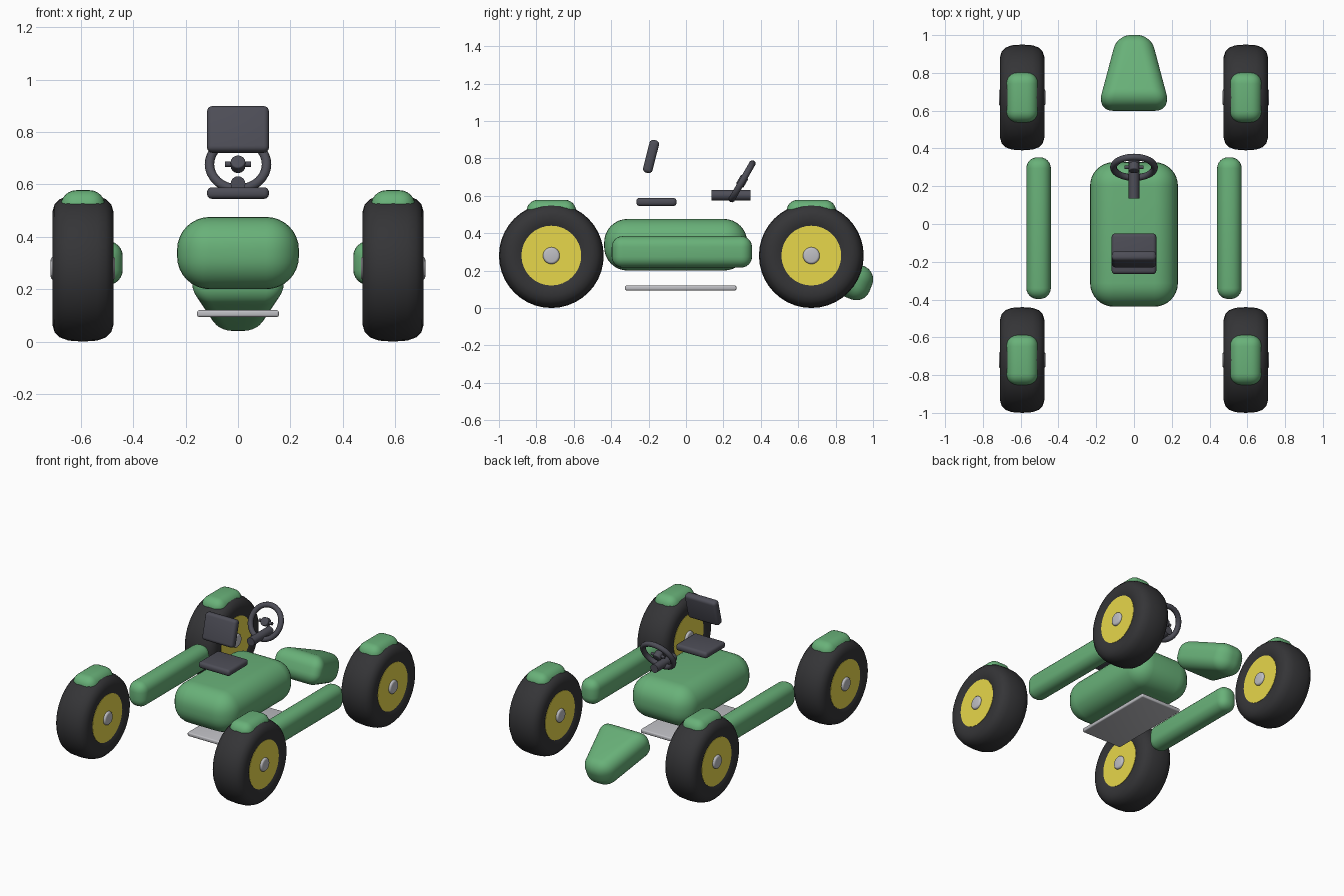
import bpy, bmesh
from math import pi, radians, cos, sin
from mathutils import Matrix

if "Cube" in bpy.data.objects:
    bpy.data.objects.remove(bpy.data.objects["Cube"])

COLORS = {
    "green": (0.14, 0.44, 0.19, 1),
    "yellow": (0.80, 0.68, 0.07, 1),
    "rubber": (0.035, 0.035, 0.038, 1),
    "dark_grey": (0.075, 0.075, 0.095, 1),
    "metal": (0.52, 0.52, 0.55, 1),
}
MATS = {}
for key, rgba in COLORS.items():
    MATS[key] = bpy.data.materials.new(key)
    MATS[key].diffuse_color = rgba


def finish(name, bm, color, loc, rot_x=0.0, angle=40):
    bmesh.ops.recalc_face_normals(bm, faces=bm.faces)
    me = bpy.data.meshes.new(name)
    bm.to_mesh(me)
    bm.free()
    ob = bpy.data.objects.new(name, me)
    bpy.context.collection.objects.link(ob)
    ob.location = loc
    ob.rotation_euler[0] = rot_x
    me.materials.append(MATS[color])
    bpy.ops.object.select_all(action='DESELECT')
    ob.select_set(True)
    bpy.context.view_layer.objects.active = ob
    bpy.ops.object.shade_smooth_by_angle(angle=radians(angle))
    return ob


def rounded_box(name, size, loc, color, radius, segs=6, rot_x=0.0, front_width=None):
    """Box with rounded edges; front_width narrows the +y end."""
    bm = bmesh.new()
    bmesh.ops.create_cube(bm, size=1)
    for v in bm.verts:
        w = front_width if front_width and v.co.y > 0 else size[0]
        v.co = (v.co.x * w, v.co.y * size[1], v.co.z * size[2])
    bmesh.ops.bevel(bm, geom=bm.edges[:], offset=radius, segments=segs,
                    profile=0.5, affect='EDGES', clamp_overlap=True)
    return finish(name, bm, color, loc, rot_x)


def cylinder(name, radius, depth, loc, color, axis='X', bevel=0.0, rot_x=0.0, n=32):
    bm = bmesh.new()
    turn = {'X': Matrix.Rotation(pi / 2, 4, 'Y'),
            'Y': Matrix.Rotation(pi / 2, 4, 'X'),
            'Z': Matrix.Identity(4)}[axis]
    bmesh.ops.create_cone(bm, cap_ends=True, segments=n, radius1=radius,
                          radius2=radius, depth=depth, matrix=turn)
    if bevel:
        rim = [e for e in bm.edges if any(len(f.verts) > 4 for f in e.link_faces)]
        bmesh.ops.bevel(bm, geom=rim, offset=bevel, segments=3, profile=0.5, affect='EDGES')
    return finish(name, bm, color, loc, rot_x)


def lathe_x(name, profile, loc, color, n=40):
    """Closed ring: (x, radius) profile swept around the x axis."""
    bm = bmesh.new()
    rings = [[bm.verts.new((x, r * cos(2 * pi * i / n), r * sin(2 * pi * i / n)))
              for x, r in profile] for i in range(n)]
    m = len(profile)
    for i in range(n):
        a, b = rings[i], rings[(i + 1) % n]
        for j in range(m):
            k = (j + 1) % m
            bm.faces.new((a[j], a[k], b[k], b[j]))
    return finish(name, bm, color, loc, angle=60)


# Wheels with rims, hubs and mudguards
half = [(0.105, 0.155), (0.115, 0.18), (0.117, 0.215), (0.108, 0.244),
        (0.088, 0.264), (0.055, 0.276)]
tyre_profile = half + [(0.0, 0.28)] + [(-x, r) for x, r in reversed(half)]
for end, y in (("rear", -0.72), ("front", 0.67)):
    for side, s in (("left", -1), ("right", 1)):
        tag = f"{end}_{side}"
        x = s * 0.592
        lathe_x(f"{tag}_tyre", tyre_profile, (x, y, 0.28), "rubber")
        cylinder(f"{tag}_rim", 0.16, 0.218, (x, y, 0.28), "yellow")
        cylinder(f"{tag}_hub", 0.045, 0.246, (x, y, 0.28), "metal", bevel=0.012)
        rounded_box(f"{tag}_mudguard", (0.17, 0.265, 0.13), (x, y, 0.513),
                    "green", 0.06)

# Main body, sloping nose and side rails
rounded_box("body", (0.465, 0.765, 0.276), (0, -0.055, 0.338), "green", 0.125, 8)
rounded_box("nose", (0.38, 0.405, 0.19), (0, 0.80, 0.182), "green", 0.075, 8,
            rot_x=-0.38, front_width=0.18)
for side, s in (("left", -1), ("right", 1)):
    rounded_box(f"{side}_side_rail", (0.13, 0.75, 0.168), (s * 0.505, -0.022, 0.30),
                "green", 0.058)

# Floor plate
rounded_box("floor_plate", (0.312, 0.595, 0.026), (0, -0.028, 0.107), "metal", 0.008, 3)

# Seat
rounded_box("seat_cushion", (0.236, 0.215, 0.044), (0, -0.158, 0.567), "dark_grey", 0.018, 4)
rounded_box("seat_back", (0.236, 0.052, 0.18), (0, -0.187, 0.81), "dark_grey", 0.02, 4,
            rot_x=-0.25)

# Steering wheel, its hub and spoke, and the column
tilt = pi / 3
centre = (0, 0.30, 0.677)
bpy.ops.mesh.primitive_torus_add(major_radius=0.109, minor_radius=0.018, major_segments=32,
                                 minor_segments=10, location=centre, rotation=(tilt, 0, 0))
ring = bpy.context.object
ring.name = "steering_wheel"
ring.data.materials.append(MATS["dark_grey"])
bpy.ops.object.shade_smooth_by_angle(angle=radians(60))
cylinder("steering_hub", 0.028, 0.045, centre, "dark_grey", axis='Z', bevel=0.006, rot_x=tilt)
cylinder("steering_spoke", 0.010, 0.10, centre, "dark_grey", axis='X', rot_x=tilt, n=16)
cylinder("steering_column", 0.028, 0.208, (0, 0.24, 0.603), "dark_grey", axis='Y', n=24)

for m in bpy.data.materials:
    if m.users and not m.is_grease_pencil:
        m.use_nodes = True
        m.node_tree.nodes["Principled BSDF"].inputs["Base Color"].default_value = m.diffuse_color
